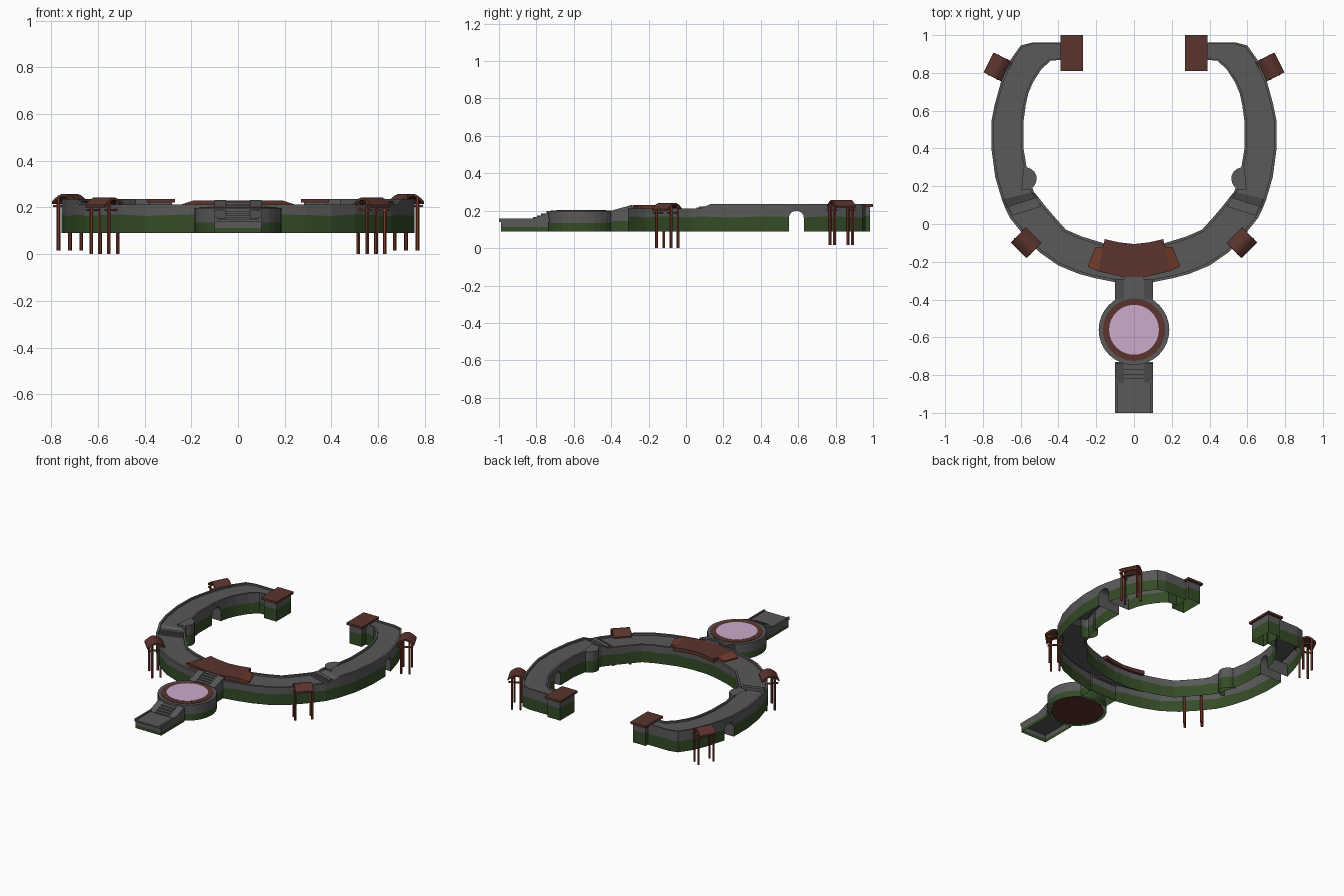
import bpy, bmesh, math
from mathutils import Matrix, Vector

if "Cube" in bpy.data.objects:
    bpy.data.objects.remove(bpy.data.objects["Cube"])


def material(name, rgb):
    m = bpy.data.materials.new(name)
    m.diffuse_color = (*rgb, 1)
    m.use_nodes = True
    m.node_tree.nodes["Principled BSDF"].inputs["Base Color"].default_value = m.diffuse_color
    return m


STONE = material("grey stone", (0.10, 0.10, 0.10))
MOSS = material("moss green", (0.034, 0.072, 0.02))
BROWN = material("dark brown", (0.105, 0.034, 0.027))
RUST = material("rust wood", (0.17, 0.042, 0.022))
PINK = material("pale pink", (0.60, 0.41, 0.60))


def build(name, verts, faces, mats, ids=None, mirror=False, M=None):
    me = bpy.data.meshes.new(name)
    me.from_pydata([(M @ Vector(v)) if M else v for v in verts], [], faces)
    for m in mats:
        me.materials.append(m)
    for i, p in enumerate(me.polygons):
        p.material_index = ids[i] if ids else 0
    bm = bmesh.new()
    bm.from_mesh(me)
    bmesh.ops.remove_doubles(bm, verts=bm.verts, dist=1e-5)
    bmesh.ops.recalc_face_normals(bm, faces=bm.faces)
    bm.to_mesh(me)
    bm.free()
    ob = bpy.data.objects.new(name, me)
    bpy.context.collection.objects.link(ob)
    if mirror:
        ob.modifiers.new("mirror", 'MIRROR').use_axis[0] = True
    return ob


def prism(pts, lo, hi):
    """Outline pts (x, y) raised from lo to hi; lo and hi may be functions of (x, y)."""
    f = lambda h, p: h(*p) if callable(h) else h
    n = len(pts)
    v = [(*p, f(lo, p)) for p in pts] + [(*p, f(hi, p)) for p in pts]
    fs = [(i, (i + 1) % n, n + (i + 1) % n, n + i) for i in range(n)]
    return v, fs + [tuple(range(n))[::-1], tuple(range(n, 2 * n))]


def rect(x0, x1, y0, y1):
    return [(x0, y0), (x1, y0), (x1, y1), (x0, y1)]


def circle(cx, cy, r, n, a0=0, a1=360):
    k = n if a1 - a0 == 360 else n - 1
    return [(cx + r * math.cos(math.radians(a0 + (a1 - a0) * i / k)),
             cy + r * math.sin(math.radians(a0 + (a1 - a0) * i / k))) for i in range(n)]


def join(parts):
    V, F = [], []
    for v, f in parts:
        F += [tuple(i + len(V) for i in q) for q in f]
        V += v
    return V, F


def masonry(name, pts, zg, z1, mirror=False, closed=True, z0=0.09):
    """Hollow block, open underneath: moss below zg, stone above."""
    n = len(pts)
    v = [(x, y, z) for z in (z0, zg, z1) for x, y in pts]
    fs, ids = [], []
    for lev in (0, 1):
        for i in range(n if closed else n - 1):
            j = (i + 1) % n
            fs.append((lev * n + i, lev * n + j, lev * n + n + j, lev * n + n + i))
            ids.append(1 - lev)
    build(name, v, fs + [tuple(range(2 * n, 3 * n))], [STONE, MOSS], ids + [0], mirror)


# Ring wall: rows of outer x, y and inner x, y along the right half
head = [(.37, .96, .37, .87), (.54, .96, .44, .865), (.60, .945, .49, .82),
        (.66, .86, .535, .75), (.705, .75, .56, .69)]
gate = [(.738, .63, .573, .63), (.754, .55, .584, .55)]
tail = [(.755, .40, .585, .40), (.735, .25, .565, .28), (.70, .13, .53, .17),
        (.68, .08, .505, .14), (.655, .03, .47, .095), (.575, -.07, .41, .025),
        (.50, -.15, .36, -.03), (.40, -.22, .28, -.065), (.29, -.265, .20, -.09),
        (.20, -.288, .15, -.105), (.10, -.308, .07, -.118), (0, -.31, 0, -.12)]
rows = [(r, .09) for r in head] + [(gate[0], .09)]
for k in range(9):                                   # arched water gate
    a = math.pi * k / 8
    t = .5 - .5 * math.cos(a)
    rows.append((tuple(p + (q - p) * t for p, q in zip(*gate)), .162 + .038 * math.sin(a)))
rows += [(gate[1], .09)] + [(r, .09) for r in tail]

verts, faces, ids = [], [], []
for i, ((ox, oy, ix, iy), zb) in enumerate(rows):
    zt = .235 if oy > .1 else .213
    zg = max(zb, .167 + .004 * math.sin(i * 2.1))
    for t, z in [(0, zb), (0, zg), (0, zt), (.08, zt), (.08, zt - .012),
                 (.92, zt - .012), (.92, zt), (1, zt), (1, zg), (1, zb)]:
        verts.append((ox + (ix - ox) * t, oy + (iy - oy) * t, z))
    if i:
        b, a = i * 10, i * 10 - 10
        same = (Vector(rows[i][0]) - Vector(rows[i - 1][0])).length < 1e-6
        if not same:
            for k in range(9):
                if k in (0, 8) and zb > .165 and rows[i - 1][1] > .165:
                    continue                         # no moss strip above the gate
                faces.append((a + k, a + k + 1, b + k + 1, b + k))
                ids.append(1 if k in (0, 8) else 0)
        if max(zb, rows[i - 1][1]) > .1:             # gate jambs and vault
            faces.append((a, b, b + 9, a + 9))
            ids.append(0)
build("ring_wall", verts, faces, [STONE, MOSS], ids, True)

# Inner round bastions
masonry("bastion", circle(.575, .24, .06, 11, 80, 290), .17, .235, True, False)

# Stair treads and cheeks where the ring wall steps up
parts = []
for i in range(3):
    c, d = Vector((.585 - .006 * i, .105 - .012 * i)), Vector((.075, -.024))
    n = Vector((.006, .012))
    parts.append(prism([tuple(c - d - n), tuple(c + d - n), tuple(c + d + n), tuple(c - d + n)],
                       .2, .222 - .006 * i))
build("ring_steps", *join(parts), [STONE], mirror=True)

# End towers with flat brown roofs
masonry("end_tower", rect(.282, .378, .825, .985), .175, .222, True)
build("end_tower_roof", *prism(rect(.27, .39, .81, 1.0), .221, .236), [BROWN], mirror=True)

# Brown bridge deck on the front of the ring, with sloping ends
deck = [(0, -.28), (.06, -.28), (.19, -.25), (.155, -.08), (.08, -.097), (0, -.106)]
build("bridge_deck", *prism(deck, .205, .23), [BROWN], mirror=True)
slope = lambda x, y: .23 if (x < .165 or (x < .2 and y < -.24)) else .212
build("bridge_ramp", *prism([(.19, -.25), (.245, -.225), (.205, -.125), (.163, -.12)], .203, slope),
      [RUST], mirror=True)

# Rotunda with brown border and pink floor
masonry("rotunda", circle(0, -.56, .187, 32), .135, .198)
build("rotunda_border", *prism(circle(0, -.56, .165, 32), .195, .201), [BROWN])
build("rotunda_floor", *prism(circle(0, -.56, .132, 32), .199, .203), [PINK])
build("rotunda_base", *prism(circle(0, -.56, .167, 32), .09, .095), [BROWN])

# Entrance landing and its stair
masonry("entrance", rect(-.1, .1, -.99, -.735), .112, .142)
build("entrance_slab", *prism(rect(-.1, .1, -1, -.73), .14, .15), [STONE])
build("entrance_kerb", *prism(rect(.088, .1, -1, -.73), .148, .158), [STONE], mirror=True)
rise = lambda x, y: .19 if y > -.8 else .152
build("entrance_cheek", *prism(rect(.052, .1, -.84, -.735), .145, rise), [STONE], mirror=True)
build("entrance_steps", *join([prism(rect(-.052, .052, -.84 + .022 * i, -.735), .145, .157 + .009 * i)
                               for i in range(4)]), [STONE])

# Stair from the rotunda up to the ring
masonry("upper_stair_base", rect(-.1, .1, -.40, -.295), .145, .195)
rise2 = lambda x, y: .231 if y > -.35 else .2
build("upper_stair_cheek", *prism(rect(.052, .1, -.40, -.29), .19, rise2), [STONE], mirror=True)
build("upper_steps", *join([prism(rect(-.052, .052, -.39 + .022 * i, -.27), .19, .203 + .006 * i)
                            for i in range(5)]), [STONE])


# Roofed landing stages on posts (local x along the wall, y outward)
def pavilion(name, x, y, angle, dz):
    M = Matrix.Translation((x, y, dz)) @ Matrix.Rotation(math.radians(angle), 4, 'Z')
    posts = [prism(circle(sx * .054, sy * .027, .008, 6), 0, .228) for sx in (-1, 1) for sy in (-1, 1)]
    beams = [prism(rect(s * .054 - .005, s * .054 + .005, -.05, .05), .185, .194) for s in (-1, 1)]
    beams += [prism(rect(-.06, .06, s * .027 - .005, s * .027 + .005), .205, .214) for s in (-1, 1)]
    build(name + "_frame", *join(posts + beams), [RUST], mirror=True, M=M)
    ys = [-.056 + .016 * i for i in range(8)]
    arc = lambda q: .21 + .033 * math.cos(q / .056 * math.pi / 2)
    prof = [(q, arc(q)) for q in ys] + [(q, arc(q) - .012) for q in ys[::-1]]
    v, f = prism(prof, -.058, .058)
    build(name + "_roof", [(c, a, b) for a, b, c in v], f, [BROWN], mirror=True, M=M)


pavilion("front_landing", .572, -.10, 45, 0)
pavilion("rear_landing", .72, .83, 117, .016)
